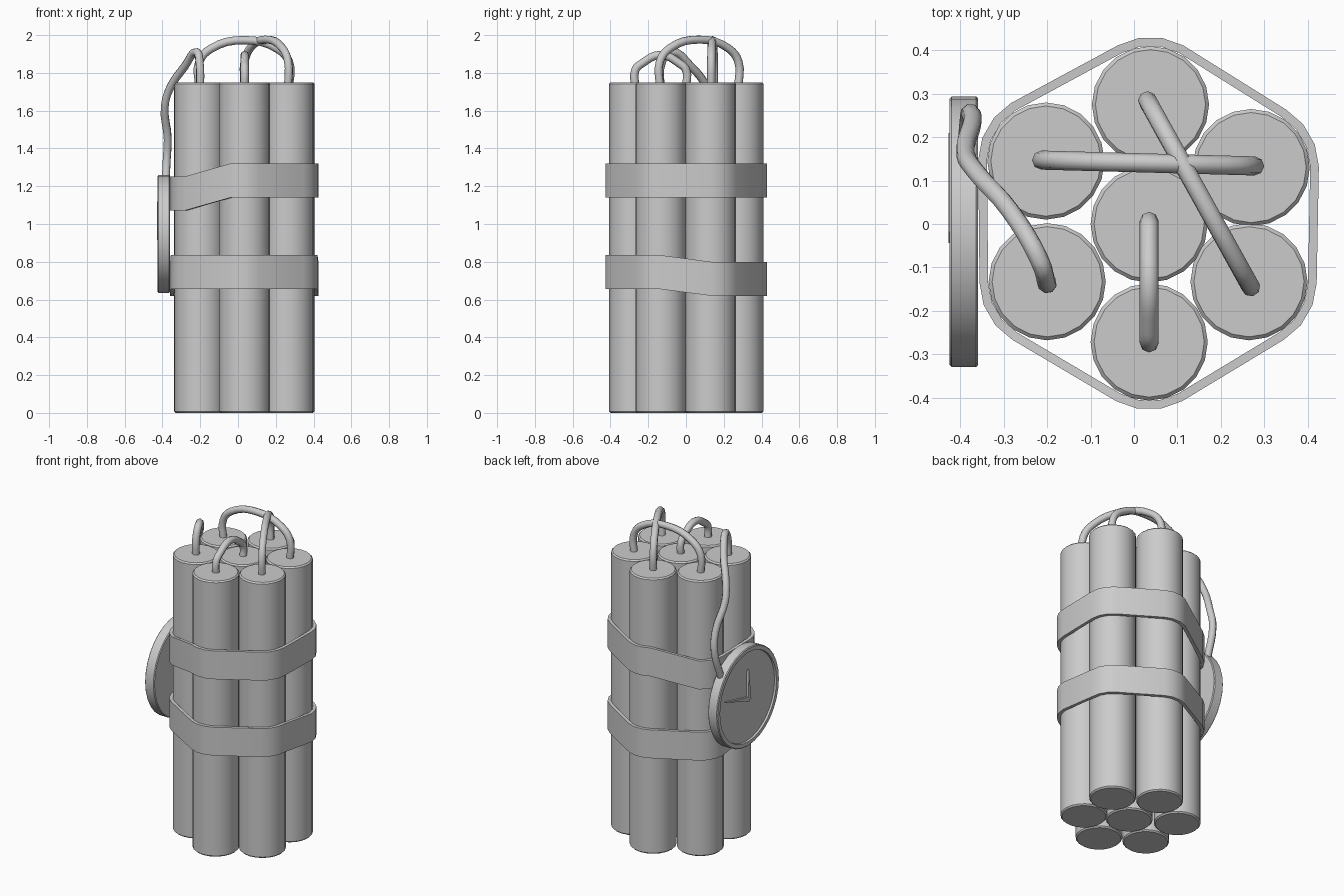
import bpy, bmesh, math
from mathutils import Matrix

if "Cube" in bpy.data.objects:
    bpy.data.objects.remove(bpy.data.objects["Cube"])

STICK_R, STICK_H = 0.135, 1.75
# outer sticks, counter-clockwise from the right-rear one
OUTER = [(0.27, 0.13), (0.038, 0.275), (-0.203, 0.145),
         (-0.2, -0.133), (0.035, -0.272), (0.265, -0.133)]


def finish(name, bm, smooth=True):
    bmesh.ops.recalc_face_normals(bm, faces=bm.faces)
    me = bpy.data.meshes.new(name)
    bm.to_mesh(me)
    bm.free()
    ob = bpy.data.objects.new(name, me)
    bpy.context.collection.objects.link(ob)
    if smooth:
        bpy.context.view_layer.objects.active = ob
        ob.select_set(True)
        bpy.ops.object.shade_smooth_by_angle(angle=math.radians(35))
        ob.select_set(False)
    return ob


def stick(name, x, y):
    bm = bmesh.new()
    bmesh.ops.create_cone(bm, cap_ends=True, segments=20, radius1=STICK_R,
                          radius2=STICK_R, depth=STICK_H,
                          matrix=Matrix.Translation((x, y, STICK_H / 2)))
    rims = [e for e in bm.edges if abs(e.verts[0].co.z - e.verts[1].co.z) < 1e-4]
    bmesh.ops.bevel(bm, geom=rims, offset=0.008, segments=1, affect='EDGES')
    finish(name, bm)


def strap(name, heights, width=0.18, inner=0.136, outer=0.156):
    """Band around the bundle; one centre height per outer stick."""
    bm = bmesh.new()
    rings = []
    for i, ((cx, cy), z) in enumerate(zip(OUTER, heights)):
        for d in (-29, -10, 10, 29):
            a = math.radians(30 + 60 * i + d)
            c, s = math.cos(a), math.sin(a)
            rings.append([bm.verts.new((cx + r * c, cy + r * s, z + h))
                          for r, h in ((inner, -width / 2), (outer, -width / 2),
                                       (outer, width / 2), (inner, width / 2))])
    for a, b in zip(rings, rings[1:] + rings[:1]):
        for k in range(4):
            n = (k + 1) % 4
            bm.faces.new((a[k], b[k], b[n], a[n]))
    finish(name, bm)


def wire(name, pts, r=0.022):
    cu = bpy.data.curves.new(name, 'CURVE')
    cu.dimensions = '3D'
    cu.bevel_depth, cu.bevel_resolution = r, 2
    cu.resolution_u, cu.use_fill_caps = 4, True
    sp = cu.splines.new('BEZIER')
    sp.bezier_points.add(len(pts) - 1)
    for bp, p in zip(sp.bezier_points, pts):
        bp.co = p
        bp.handle_left_type = bp.handle_right_type = 'AUTO'
    bpy.context.collection.objects.link(bpy.data.objects.new(name, cu))


def arch(name, a, b, top):
    """Wire looping from stick top a to stick top b."""
    prof = [(0, 1.72), (0, 1.72 + (top - 1.72) * 0.55), (0.13, top - 0.045),
            (0.5, top), (0.87, top - 0.045), (1, 1.72 + (top - 1.72) * 0.55), (1, 1.72)]
    wire(name, [(a[0] + (b[0] - a[0]) * t, a[1] + (b[1] - a[1]) * t, z) for t, z in prof])


# seven sticks
stick("stick_centre", 0.035, 0)
for i, (x, y) in enumerate(OUTER):
    stick(f"stick_{i + 1}", x, y)

# two straps, slightly skewed
strap("upper_strap", [1.23, 1.23, 1.162, 1.162, 1.23, 1.23])
strap("lower_strap", [0.71, 0.71, 0.71, 0.745, 0.745, 0.745])

# wires between sticks
arch("wire_short", (0.035, 0.0), (0.035, -0.268), 1.895)
arch("wire_across", (-0.205, 0.147), (0.27, 0.134), 1.973)
arch("wire_diagonal", (0.035, 0.277), (0.265, -0.138), 1.976)

# wire running down to the clock
wire("clock_wire", [(-0.2, -0.135, 1.72), (-0.203, -0.13, 1.85), (-0.217, -0.085, 1.91),
                    (-0.285, 0.03, 1.83), (-0.36, 0.115, 1.72), (-0.388, 0.16, 1.62),
                    (-0.372, 0.235, 1.45), (-0.378, 0.255, 1.33), (-0.385, 0.2, 1.15)])

# clock body with a recessed dial facing -x
CY, CZ = -0.018, 0.948
bm = bmesh.new()
bmesh.ops.create_cone(bm, cap_ends=True, segments=32, radius1=0.312, radius2=0.312,
                      depth=0.066, matrix=Matrix.Translation((-0.392, CY, CZ))
                      @ Matrix.Rotation(-math.pi / 2, 4, 'Y'))
rims = [e for e in bm.edges if abs(e.verts[0].co.x - e.verts[1].co.x) < 1e-4]
bmesh.ops.bevel(bm, geom=rims, offset=0.005, segments=1, affect='EDGES')
dial = min(bm.faces, key=lambda f: f.calc_center_median().x)
bmesh.ops.inset_individual(bm, faces=[dial], thickness=0.024)
bmesh.ops.inset_individual(bm, faces=[dial], thickness=0.002, depth=-0.012)
finish("clock_body", bm)


# tapered clock hands
def hand(name, ty, tz, w):
    oy, oz = -0.03, 0.93
    dy, dz = ty - oy, tz - oz
    n = math.hypot(dy, dz)
    py, pz = -dz / n * w, dy / n * w
    bm = bmesh.new()
    tri = [(oy + py, oz + pz), (oy - py, oz - pz), (ty, tz)]
    f = bm.faces.new([bm.verts.new((-0.41, y, z)) for y, z in tri])
    r = bmesh.ops.extrude_face_region(bm, geom=[f])
    for v in r["geom"]:
        if isinstance(v, bmesh.types.BMVert):
            v.co.x = -0.428
    finish(name, bm, False)


hand("minute_hand", 0.21, 1.0, 0.014)
hand("hour_hand", -0.02, 1.12, 0.014)
